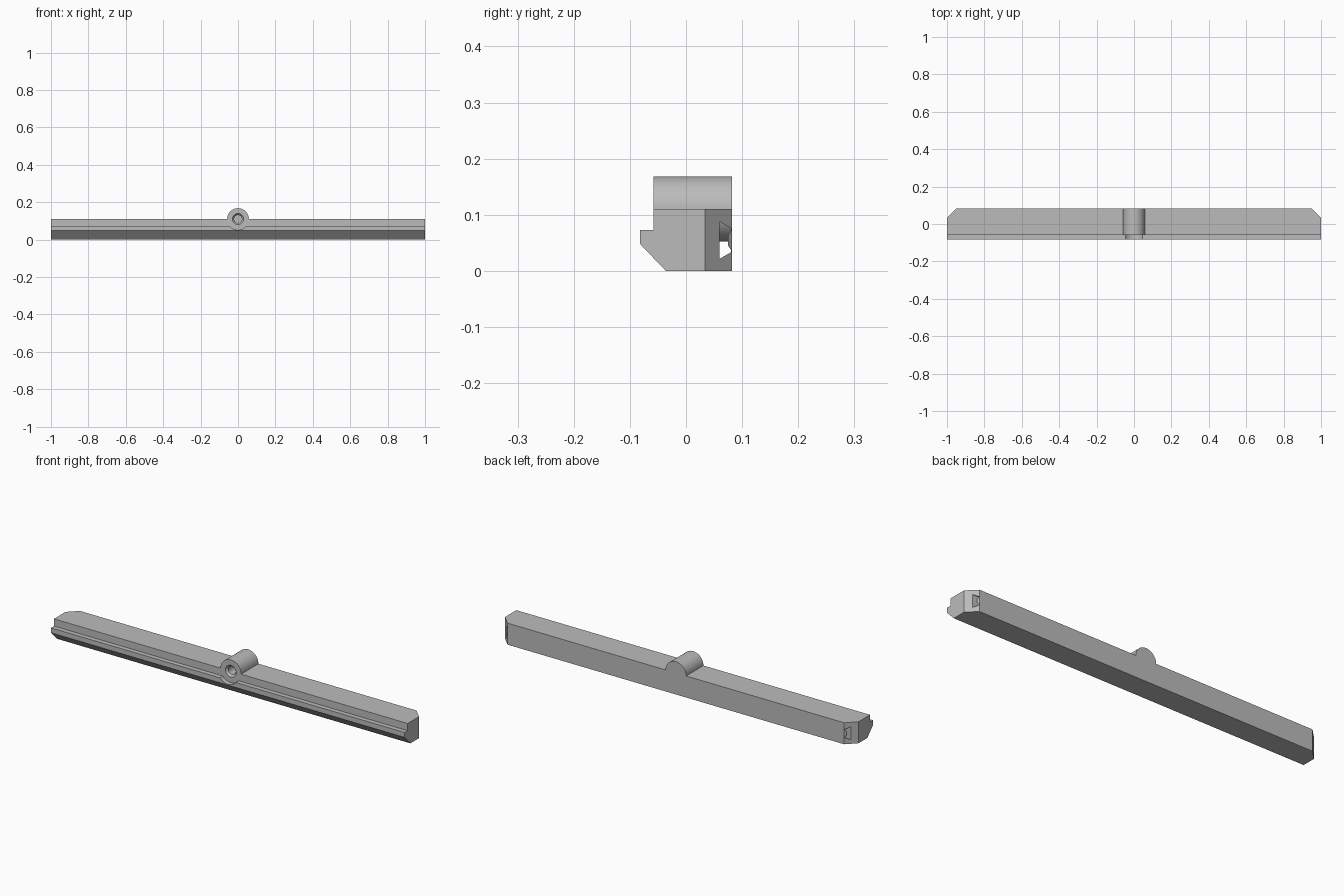
import bpy, bmesh, math
from mathutils import Matrix, Vector

cube = bpy.data.objects.get("Cube")
if cube:
    bpy.data.objects.remove(cube, do_unlink=True)

grey = bpy.data.materials.new("plain grey")
grey.use_nodes = True
COLOUR = (0.5, 0.5, 0.5, 1)
grey.diffuse_color = COLOUR
grey.node_tree.nodes["Principled BSDF"].inputs["Base Color"].default_value = COLOUR

BACK, FACE, LIP = 0.082, -0.058, -0.082
BOSS_Z, BOSS_R = 0.11, 0.058


def finish(name, bm):
    bmesh.ops.recalc_face_normals(bm, faces=bm.faces)
    mesh = bpy.data.meshes.new(name)
    bm.to_mesh(mesh)
    bm.free()
    mesh.materials.append(grey)
    ob = bpy.data.objects.new(name, mesh)
    bpy.context.scene.collection.objects.link(ob)
    return ob


def prism(name, points, vector):
    """Extrude a closed outline along a vector."""
    bm = bmesh.new()
    face = bm.faces.new([bm.verts.new(p) for p in points])
    new = bmesh.ops.extrude_face_region(bm, geom=[face])["geom"]
    bmesh.ops.translate(bm, vec=Vector(vector),
                        verts=[v for v in new if isinstance(v, bmesh.types.BMVert)])
    return finish(name, bm)


def rod(name, r_front, r_back, y0, y1):
    """Round rod or cone along y on the boss axis."""
    bm = bmesh.new()
    place = Matrix.Translation((0, (y0 + y1) / 2, BOSS_Z)) @ Matrix.Rotation(-math.pi / 2, 4, 'X')
    bmesh.ops.create_cone(bm, cap_ends=True, segments=64, radius1=r_front,
                          radius2=r_back, depth=y1 - y0, matrix=place)
    return finish(name, bm)


def combine(target, tool, operation):
    mod = target.modifiers.new(tool.name, 'BOOLEAN')
    mod.operation, mod.solver, mod.object = operation, 'EXACT', tool
    bpy.context.view_layer.objects.active = target
    bpy.ops.object.modifier_apply(modifier=mod.name)
    bpy.data.objects.remove(tool, do_unlink=True)


# Bar with a stepped, undercut front edge
section = [(LIP, 0.048), (LIP, 0.073), (FACE, 0.073), (FACE, BOSS_Z),
           (BACK, BOSS_Z), (BACK, 0), (-0.036, 0)]
bar = prism("bar", [(-1, y, z) for y, z in section], (2, 0, 0))

# Bevelled back corners
for side in (-1, 1):
    corner = [(side * x, y, -0.1) for x, y in ((1.02, 0.014), (1.02, 0.102), (0.932, 0.102))]
    combine(bar, prism("corner_cutter", corner, (0, 0, 0.4)), 'DIFFERENCE')

# Notched dovetail channel running lengthwise just inside the back
mid = 0.0545
half = [(0.060, 0.033), (0.080, 0.0215), (0.080, 0.017), (0.0745, 0.009)]
channel = half + [(y, -h) for y, h in reversed(half)]
combine(bar, prism("channel_cutter", [(-1.1, y, mid + h) for y, h in channel], (2.2, 0, 0)),
        'DIFFERENCE')

# Round recess in the front lip, then the boss behind it
combine(bar, rod("recess_cutter", BOSS_R, BOSS_R, LIP - 0.05, FACE), 'DIFFERENCE')
combine(bar, rod("boss", BOSS_R, BOSS_R, FACE, BACK), 'UNION')

# Blind hole with a countersunk mouth
combine(bar, rod("hole_cutter", 0.021, 0.021, FACE - 0.02, 0.04), 'DIFFERENCE')
combine(bar, rod("countersink_cutter", 0.039, 0.021, FACE - 0.01, FACE + 0.01), 'DIFFERENCE')

bar.name = "hinge_bar"
bpy.ops.object.select_all(action='DESELECT')
bar.select_set(True)
bpy.context.view_layer.objects.active = bar
bpy.ops.object.shade_smooth_by_angle(angle=math.radians(25))
